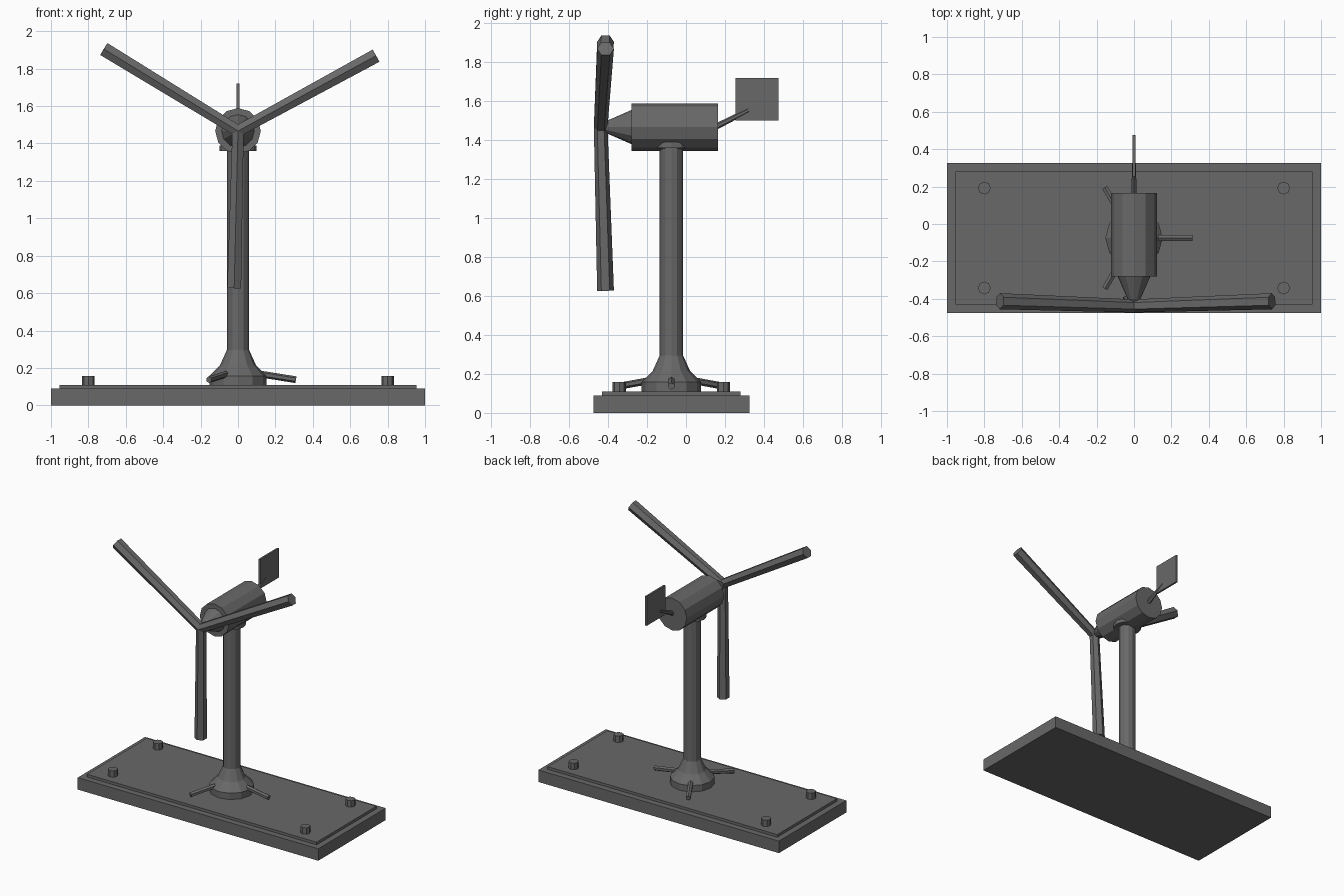
import bpy, bmesh, math
from mathutils import Vector

if "Cube" in bpy.data.objects:
    bpy.data.objects.remove(bpy.data.objects["Cube"])

grey = bpy.data.materials.new("dark_grey")
grey.diffuse_color = (0.14, 0.14, 0.14, 1)
grey.use_nodes = True
grey.node_tree.nodes["Principled BSDF"].inputs["Base Color"].default_value = grey.diffuse_color
CY = -0.075   # base and tower centre line
AXIS_Z = 1.467  # rotor shaft height


def finish(name, bm):
    bmesh.ops.recalc_face_normals(bm, faces=bm.faces[:])
    me = bpy.data.meshes.new(name)
    bm.to_mesh(me)
    bm.free()
    me.materials.append(grey)
    ob = bpy.data.objects.new(name, me)
    bpy.context.collection.objects.link(ob)
    return ob


def box(name, lo, hi):
    lo, hi = Vector(lo), Vector(hi)
    bm = bmesh.new()
    bmesh.ops.create_cube(bm, size=1)
    bmesh.ops.scale(bm, vec=hi - lo, verts=bm.verts)
    bmesh.ops.translate(bm, vec=(lo + hi) / 2, verts=bm.verts)
    return finish(name, bm)


def turned(name, start, axis, ref, profile, sides):
    """Rings of (distance, radius) along axis; first corner points along ref."""
    start, axis, ref = Vector(start), Vector(axis).normalized(), Vector(ref)
    u = (ref - axis * ref.dot(axis)).normalized()
    v = axis.cross(u)
    bm = bmesh.new()
    rings = []
    for d, r in profile:
        rings.append([bm.verts.new(start + axis * d + r * (
            u * math.cos(2 * math.pi * i / sides) + v * math.sin(2 * math.pi * i / sides)))
            for i in range(sides)])
    for a, b in zip(rings, rings[1:]):
        for i in range(sides):
            j = (i + 1) % sides
            bm.faces.new((a[i], a[j], b[j], b[i]))
    bm.faces.new(rings[0])
    bm.faces.new(rings[-1])
    return finish(name, bm)


def rod(name, a, b, ref, r0, r1, sides=6):
    a, b = Vector(a), Vector(b)
    return turned(name, a, b - a, ref, [(0, r0), ((b - a).length, r1)], sides)


# stepped base plate
box("base_slab", (-1, -0.475, 0), (1, 0.325, 0.09))
box("base_top_plate", (-0.955, -0.43, 0.085), (0.955, 0.28, 0.11))

# corner bolts
for sx in (-1, 1):
    for sy in (-1, 1):
        turned("bolt", (sx * 0.8, CY + sy * 0.267, 0.1), (0, 0, 1), (1, 0, 0),
               [(0, 0.034), (0.058, 0.034)], 8)

# tower, flared foot and collar
turned("tower", (0, CY, 0.1), (0, 0, 1), (1, 0, 0), [(0, 0.06), (1.3, 0.06)], 12)
turned("tower_foot", (0, CY, 0.11), (0, 0, 1), (1, 0, 0),
       [(0, 0.153), (0.048, 0.153), (0.105, 0.096), (0.185, 0.06)], 12)
turned("tower_collar", (0, CY, 1.36), (0, 0, 1), (1, 0, 0), [(0, 0.098), (0.03, 0.098)], 12)

# three splayed foot struts
for k in range(3):
    a = k * 2 * math.pi / 3
    d = Vector((math.cos(a), math.sin(a), 0))
    c = Vector((0, CY, 0))
    rod("foot_strut", c + d * 0.09 + Vector((0, 0, 0.172)),
        c + d * 0.31 + Vector((0, 0, 0.137)), (0, 0, 1), 0.018, 0.018)

# nacelle and nose cone
turned("nacelle", (0, -0.28, AXIS_Z), (0, 1, 0), (0, 0, 1), [(0, 0.122), (0.445, 0.122)], 12)
turned("nose_cone", (0, -0.27, AXIS_Z), (0, -1, 0), (0, 0, 1),
       [(0, 0.092), (0.13, 0.035), (0.15, 0.02)], 12)

# three blades, leaning back slightly towards the tips
hub = Vector((0, -0.438, AXIS_Z))
for k in range(3):
    a = math.radians(28.6 + 120 * k)
    tip = Vector((0.84 * math.cos(a), -0.413, AXIS_Z + 0.84 * math.sin(a)))
    rod("blade", hub, tip, (0, 1, 0), 0.035, 0.043)

# tail boom and vane
rod("tail_boom", (0, 0.15, 1.467), (0, 0.32, 1.553), (0, 0, 1), 0.016, 0.012)
box("tail_vane", (-0.007, 0.255, 1.5), (0.007, 0.475, 1.72))
